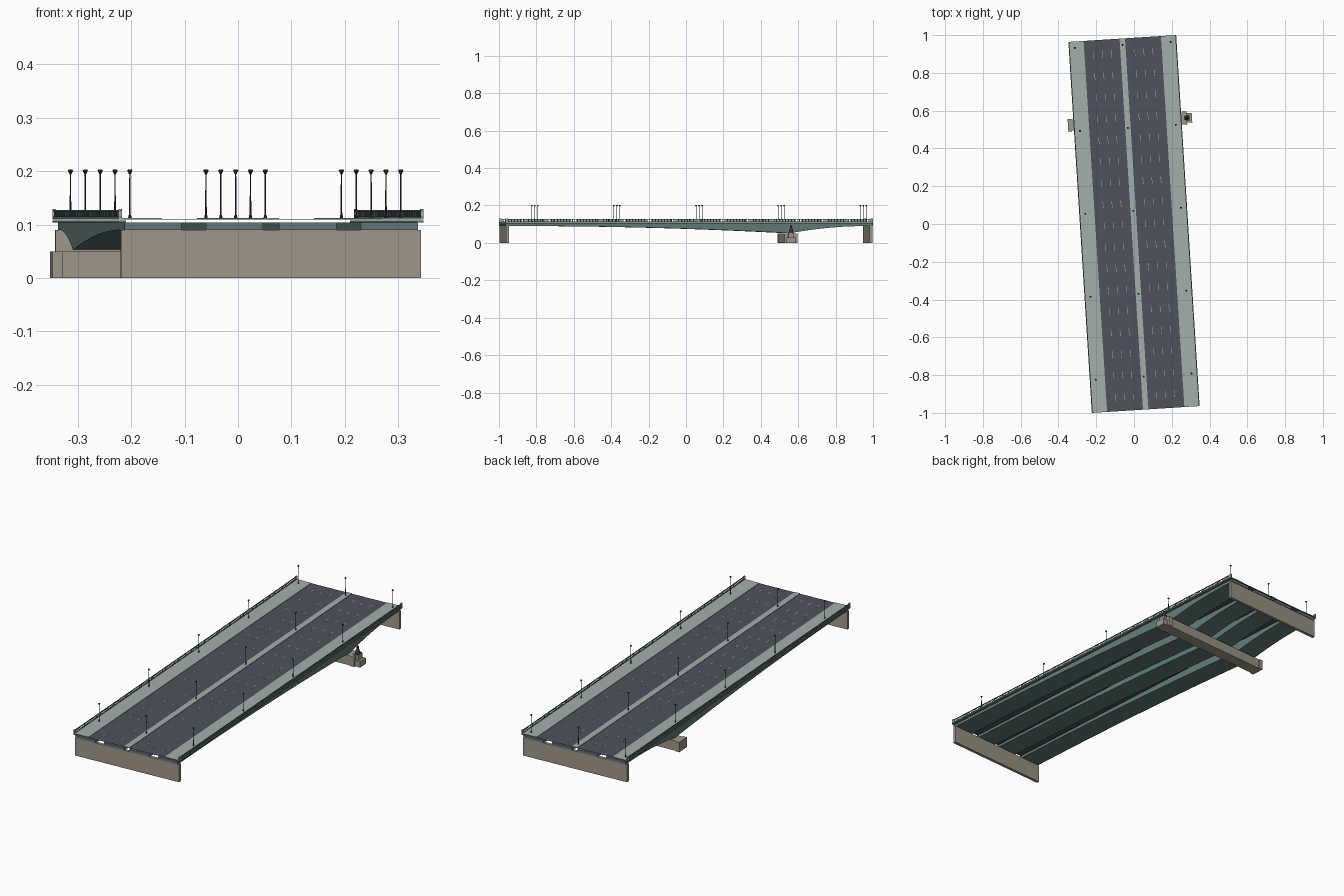
import bpy, bmesh, math
from mathutils import Matrix, Vector

if "Cube" in bpy.data.objects:
    bpy.data.objects.remove(bpy.data.objects["Cube"])

ROT = Matrix.Rotation(math.radians(3.62), 4, 'Z')   # bridge runs slightly skewed to the axes
L, W = 0.984, 0.286                                  # half length, half width
PIER = 0.543                                         # pier position along the bridge


def material(name, rgb):
    m = bpy.data.materials.new(name)
    m.diffuse_color = (*rgb, 1)
    m.use_nodes = True
    m.node_tree.nodes["Principled BSDF"].inputs["Base Color"].default_value = m.diffuse_color
    return m


CONCRETE = material("concrete", (0.35, 0.31, 0.25))
TEAL = material("teal_steel", (0.12, 0.20, 0.19))
PAVING = material("paving", (0.36, 0.43, 0.40))
ASPHALT = material("asphalt", (0.08, 0.085, 0.11))
PAINT = material("lane_paint", (0.50, 0.46, 0.36))
DARK = material("dark_metal", (0.03, 0.04, 0.04))


def finish(bm, name, mat, smooth=False):
    bmesh.ops.recalc_face_normals(bm, faces=bm.faces)
    bm.transform(ROT)
    me = bpy.data.meshes.new(name)
    bm.to_mesh(me)
    bm.free()
    me.materials.append(mat)
    ob = bpy.data.objects.new(name, me)
    bpy.context.collection.objects.link(ob)
    if smooth:
        bpy.context.view_layer.objects.active = ob
        ob.select_set(True)
        bpy.ops.object.shade_smooth_by_angle()
        ob.select_set(False)
    return ob


def box(bm, x0, x1, y0, y1, z0, z1):
    mid = Vector((x0 + x1, y0 + y1, z0 + z1)) / 2
    size = (x1 - x0, y1 - y0, z1 - z0, 1)
    bmesh.ops.create_cube(bm, size=1, matrix=Matrix.Translation(mid) @ Matrix.Diagonal(size))


def cone(bm, x, y, z0, z1, r0, r1, n=8):
    bmesh.ops.create_cone(bm, cap_ends=True, segments=n, radius1=r0, radius2=r1, depth=z1 - z0,
                          matrix=Matrix.Translation((x, y, (z0 + z1) / 2)))


def boxes(name, mat, *dims):
    bm = bmesh.new()
    for d in dims:
        box(bm, *d)
    return finish(bm, name, mat)


# abutments at both ends
for name, s in (("front_abutment", -1), ("rear_abutment", 1)):
    y = sorted((s * (L - 0.003), s * (L - 0.018)))
    boxes(name, CONCRETE, (-0.281, 0.281, *y, 0, 0.09))

# pier beam with stepped ends
boxes("pier", CONCRETE,
      (-0.296, 0.296, PIER - 0.029, PIER + 0.029, 0, 0.05),
      (-0.316, -0.296, PIER - 0.034, PIER + 0.034, 0, 0.05),
      (0.290, 0.315, PIER - 0.034, PIER + 0.034, 0, 0.05),
      (0.315, 0.342, PIER - 0.025, PIER + 0.025, 0, 0.03))

# haunched girders: side profile extruded across the bridge
N = 16
under = []
for i in range(N + 1):
    t = i / N
    under.append((-0.9 + t * (PIER + 0.9), 0.09 - 0.038 * t * t))
for i in range(1, N + 1):
    t = i / N
    under.append((PIER + t * (0.95 - PIER), 0.09 - 0.038 * (1 - t) ** 2))
profile = [(-L, 0.104), (-L, 0.09)] + under + [(L, 0.09), (L, 0.104)]
for k, (x0, x1) in enumerate(((-0.275, -0.168), (-0.122, -0.015), (0.015, 0.122), (0.168, 0.275))):
    bm = bmesh.new()
    face = bm.faces.new([bm.verts.new((x0, y, z)) for y, z in profile])
    new = bmesh.ops.extrude_face_region(bm, geom=[face])["geom"]
    bmesh.ops.translate(bm, vec=(x1 - x0, 0, 0), verts=[v for v in new if isinstance(v, bmesh.types.BMVert)])
    finish(bm, f"girder_{k + 1}", TEAL, smooth=True)

# road surface, sidewalks and median
boxes("roadway", ASPHALT, (-0.206, 0.206, -L, L, 0.1095, 0.110))
boxes("sidewalks", PAVING, (-W, -0.205, -L, L, 0.1095, 0.112), (0.205, W, -L, L, 0.1095, 0.112))
boxes("median", PAVING, (-0.0145, 0.0145, -L, L, 0.1095, 0.112))
boxes("edge_beams", TEAL, (-W, -0.272, -L, L, 0.104, 0.108), (0.272, W, -L, L, 0.104, 0.108))

# dashed lane lines
bm = bmesh.new()
for s in (-1, 1):
    for lane in (1, 2, 3):
        x = s * (0.0145 + 0.0476 * lane)
        for r in range(17):
            y = -0.91 + r * 0.1135
            box(bm, x - 0.0012, x + 0.0012, y - 0.018, y + 0.018, 0.110, 0.1104)
finish(bm, "lane_markings", PAINT)

# railings: rails, balusters, posts and end blocks
for name, s in (("left", -1), ("right", 1)):
    x = s * (W - 0.003)
    bm = bmesh.new()
    box(bm, x - 0.002, x + 0.002, -L, L, 0.112, 0.115)
    box(bm, x - 0.002, x + 0.002, -L, L, 0.1245, 0.1275)
    for i in range(1, 240):
        y = -L + i * 2 * L / 240
        h = 0.0024 if i % 12 == 0 else 0.0012
        box(bm, x - h / 2, x + h / 2, y - h, y + h, 0.1145, 0.125)
    finish(bm, name + "_railing", TEAL)
    boxes(name + "_railing_ends", PAVING, *[(x - 0.003, x + 0.003, e - 0.006, e + 0.006, 0.112, 0.1295)
                                            for e in (-L + 0.006, L - 0.006)])

# street lamps in three rows
for name, x in (("left", -0.254), ("middle", 0.0), ("right", 0.254)):
    bm = bmesh.new()
    for k in range(-2, 3):
        y = 0.07 + k * 0.44
        cone(bm, x, y, 0.112, 0.118, 0.0034, 0.0022)
        cone(bm, x, y, 0.118, 0.197, 0.0016, 0.0011)
        cone(bm, x, y, 0.194, 0.200, 0.0016, 0.0045)
        cone(bm, x, y, 0.200, 0.203, 0.0055, 0.0035)
    finish(bm, name + "_lamps", DARK)

# statue on the right end of the pier
sx, sy = 0.314, PIER
boxes("statue_pedestal", CONCRETE, (sx - 0.015, sx + 0.015, sy - 0.016, sy + 0.016, 0.03, 0.054))
bm = bmesh.new()
cone(bm, sx, sy, 0.054, 0.072, 0.013, 0.009, 12)
cone(bm, sx, sy, 0.072, 0.084, 0.009, 0.005, 12)
bmesh.ops.create_uvsphere(bm, u_segments=12, v_segments=8, radius=0.0055,
                          matrix=Matrix.Translation((sx, sy, 0.089)))
finish(bm, "statue", DARK, smooth=True)
